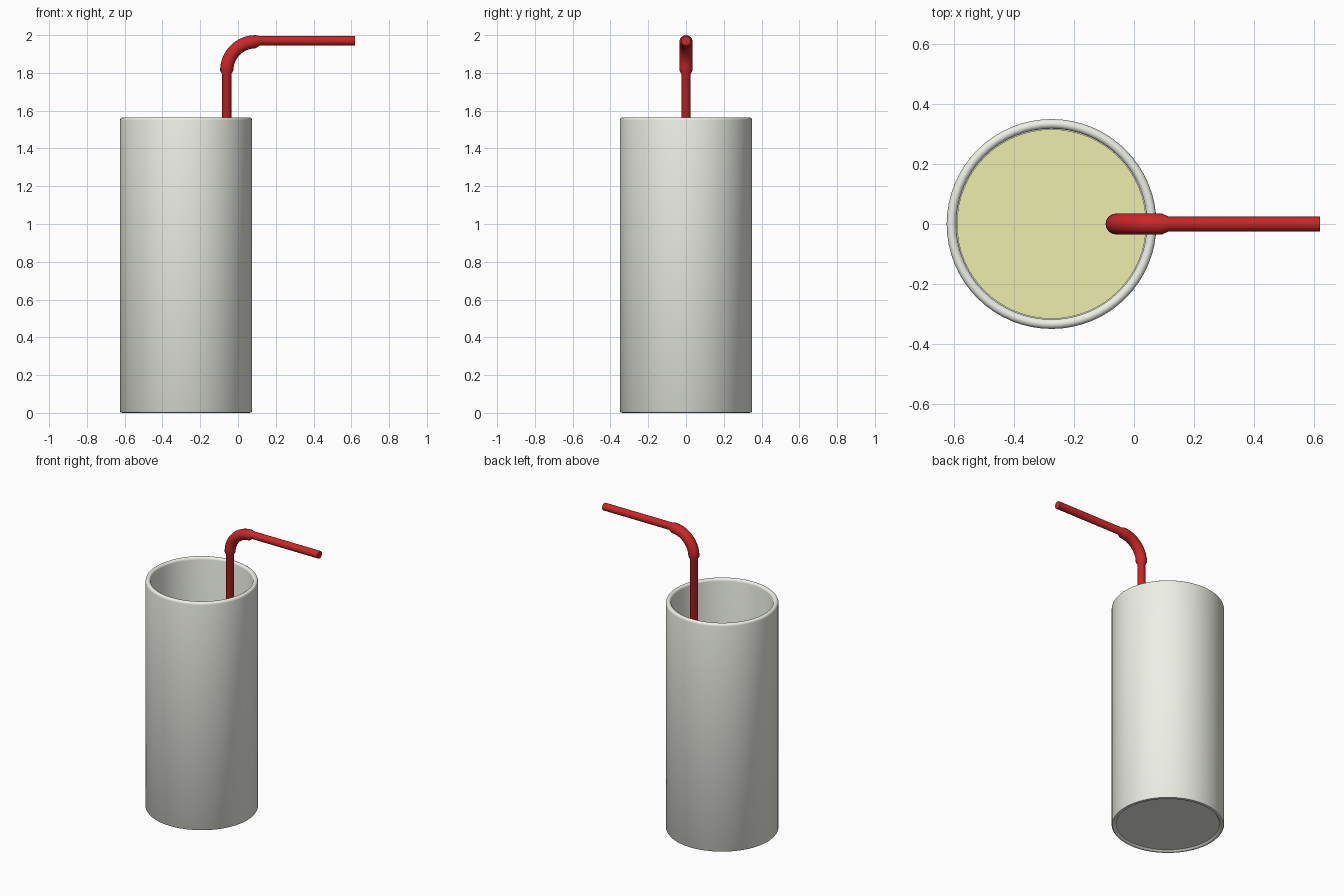
import bpy, bmesh, math
from mathutils import Vector

if "Cube" in bpy.data.objects:
    bpy.data.objects.remove(bpy.data.objects["Cube"])

CX = -0.275          # glass axis


def material(name, rgb):
    m = bpy.data.materials.new(name)
    m.diffuse_color = (*rgb, 1)
    m.use_nodes = True
    m.node_tree.nodes["Principled BSDF"].inputs["Base Color"].default_value = m.diffuse_color
    return m


def finish(name, bm, mat):
    bmesh.ops.recalc_face_normals(bm, faces=bm.faces)
    me = bpy.data.meshes.new(name)
    bm.to_mesh(me)
    bm.free()
    ob = bpy.data.objects.new(name, me)
    bpy.context.collection.objects.link(ob)
    me.materials.append(mat)
    bpy.ops.object.select_all(action='DESELECT')
    ob.select_set(True)
    bpy.context.view_layer.objects.active = ob
    bpy.ops.object.shade_smooth_by_angle(angle=math.radians(40))
    return ob


def skin(bm, rings):
    for a, b in zip(rings, rings[1:]):
        n = len(a)
        for i in range(n):
            j = (i + 1) % n
            bm.faces.new((a[i], a[j], b[j], b[i]))
    bm.faces.new(rings[0])
    bm.faces.new(rings[-1])


def lathe(name, profile, mat, sides=64):
    bm = bmesh.new()
    rings = [[bm.verts.new((CX + r * math.cos(2 * math.pi * i / sides),
                            r * math.sin(2 * math.pi * i / sides), z))
              for i in range(sides)] for r, z in profile]
    skin(bm, rings)
    return finish(name, bm, mat)


def tube(name, path, mat, sides=16):
    # path: (x, z, radius, tilt angle of the tube direction from vertical)
    bm = bmesh.new()
    rings = []
    for x, z, r, t in path:
        u = Vector((math.cos(t), 0, -math.sin(t)))
        v = Vector((0, 1, 0))
        rings.append([bm.verts.new(Vector((x, 0, z))
                      + u * r * math.cos(2 * math.pi * i / sides)
                      + v * r * math.sin(2 * math.pi * i / sides))
                      for i in range(sides)])
    skin(bm, rings)
    return finish(name, bm, mat)


white = material("glass_white", (0.85, 0.87, 0.80))
yellow = material("drink_yellow", (0.85, 0.85, 0.42))
red = material("straw_red", (0.60, 0.02, 0.02))

# glass: recessed foot, outer wall, rounded rim, inner wall, floor
rim = [(0.334 + 0.016 * math.cos(a), 1.549 + 0.016 * math.sin(a))
       for a in (math.pi * k / 8 for k in range(9))]
lathe("glass", [(0.322, 0.010), (0.328, 0.002), (0.336, 0.0), (0.346, 0.002),
                (0.35, 0.008)] + rim + [(0.318, 0.04)], white)

# drink
lathe("drink", [(0.316, 0.042), (0.316, 1.20)], yellow)

# straw: upright, thicker bend, horizontal mouthpiece
path = [(-0.06, 0.06, 0.025, 0), (-0.06, 1.795, 0.025, 0)]
steps = 10
for k in range(steps + 1):
    t = math.pi / 2 * k / steps
    path.append((0.093 - 0.153 * math.cos(t), 1.812 + 0.153 * math.sin(t), 0.035, t))
path += [(0.115, 1.97, 0.025, math.pi / 2), (0.62, 1.97, 0.025, math.pi / 2)]
tube("straw", path, red)
